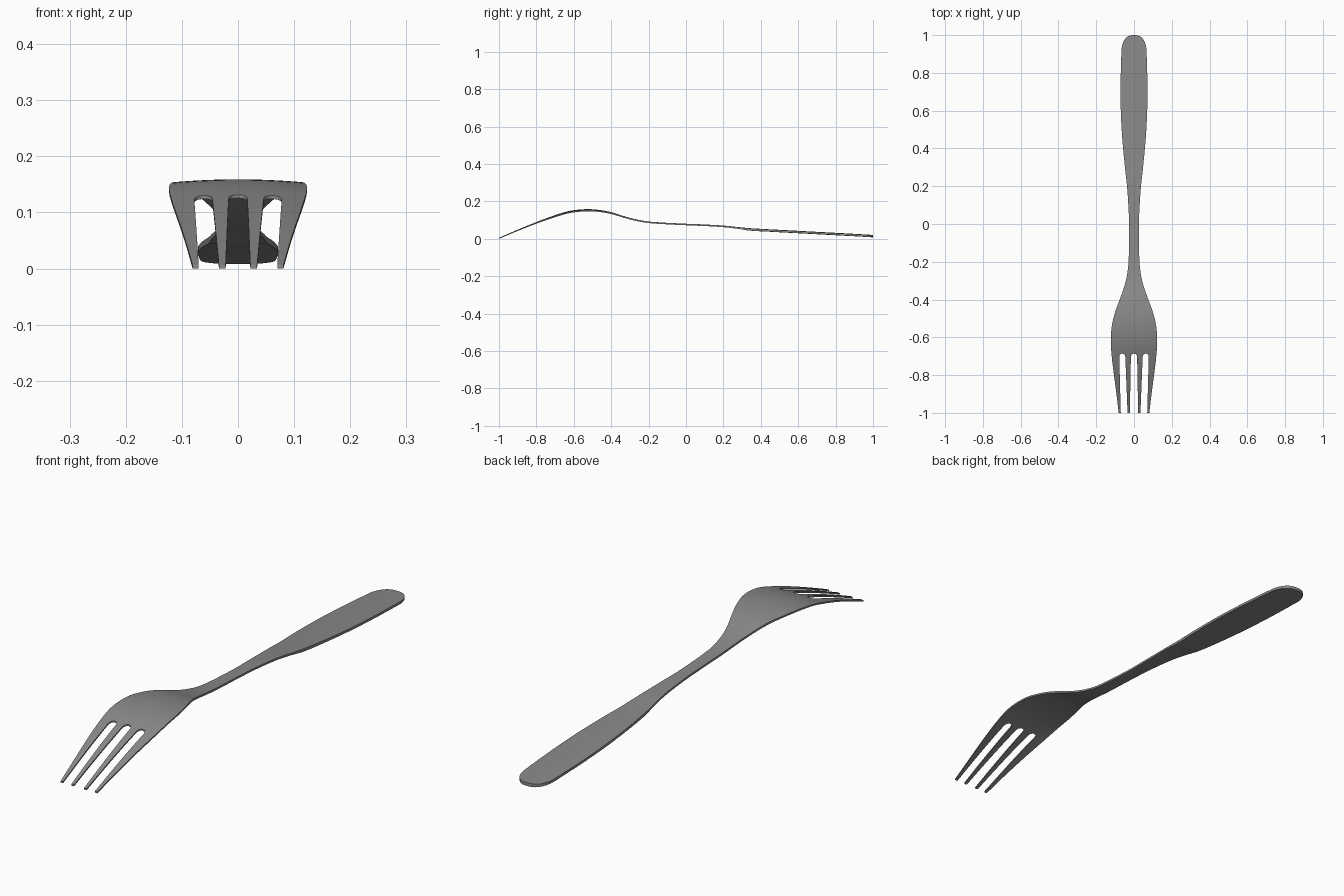
import bpy, bmesh, math

if "Cube" in bpy.data.objects:
    bpy.data.objects.remove(bpy.data.objects["Cube"])

# Profiles along the length: (y, half width, top height, thickness)
PROFILE = [
    (-1.00, 0.081, 0.006, 0.006), (-0.90, 0.093, 0.049, 0.006),
    (-0.80, 0.106, 0.090, 0.006), (-0.70, 0.118, 0.127, 0.006),
    (-0.62, 0.123, 0.150, 0.006), (-0.53, 0.116, 0.159, 0.007),
    (-0.46, 0.098, 0.154, 0.007), (-0.40, 0.076, 0.143, 0.008),
    (-0.32, 0.048, 0.118, 0.008), (-0.25, 0.034, 0.101, 0.008),
    (-0.18, 0.028, 0.091, 0.008), (0.00, 0.026, 0.081, 0.008),
    (0.10, 0.030, 0.077, 0.008), (0.20, 0.037, 0.071, 0.008),
    (0.29, 0.047, 0.062, 0.009), (0.33, 0.051, 0.058, 0.013),
    (0.45, 0.062, 0.051, 0.013), (0.60, 0.070, 0.043, 0.013),
    (0.75, 0.071, 0.035, 0.013), (0.90, 0.067, 0.027, 0.013),
    (1.00, 0.063, 0.021, 0.013)]


def sample(y, k):
    """Smooth cubic interpolation of profile column k."""
    P = PROFILE
    i = max(j for j in range(len(P) - 1) if P[j][0] <= y + 1e-9)

    def slope(j):
        a, b = max(j - 1, 0), min(j + 1, len(P) - 1)
        return (P[b][k] - P[a][k]) / (P[b][0] - P[a][0])
    h = P[i + 1][0] - P[i][0]
    t = (y - P[i][0]) / h
    return ((2*t**3 - 3*t**2 + 1) * P[i][k] + (t**3 - 2*t**2 + t) * h * slope(i)
            + (3*t**2 - 2*t**3) * P[i + 1][k] + (t**3 - t**2) * h * slope(i + 1))


ROOT, ARC = -0.703, 0.017
TINE_N, SLOT_N = 2, 6


def columns(y):
    """x positions across the head: four tines with three slots between."""
    t = min(max((y + 1) / (ROOT + 1), 0), 1)
    mix = lambda a, b: a + (b - a) * t
    inner0, inner1 = mix(0.022, 0.0165), mix(0.034, 0.046)
    outer0, w = mix(0.070, 0.078), sample(max(y, -1), 1)
    edges = [-w, -outer0, -inner1, -inner0, inner0, inner1, outer0, w]
    xs = [-w]
    for i in range(7):
        a, b = edges[i], edges[i + 1]
        n = SLOT_N if i % 2 else TINE_N
        for j in range(1, n + 1):
            f = j / n
            if i % 2:
                f = (1 - math.cos(math.pi * f)) / 2
            xs.append(a + (b - a) * f)
    return xs


# Which column strips are open slots, and how far each column bulges at the slot end
slot_strip, bulge, c = set(), {}, 0
for i in range(7):
    n = SLOT_N if i % 2 else TINE_N
    if i % 2:
        for j in range(n):
            slot_strip.add(c + j)
            bulge[c + j] = math.sin(math.pi * j / n)
    c += n

# Rows of points from tine tips to the rounded handle end
tine_rows = 14
rows = []
for r in range(tine_rows + 1):
    y = -1 + (ROOT + 1) * r / tine_rows
    rows.append([(x, y + (ARC * bulge.get(i, 0) if r == tine_rows else 0))
                 for i, x in enumerate(columns(y))])
root_x = columns(ROOT)
frac = [x / root_x[-1] for x in root_x]
body = 72
for r in range(body + 1):
    y = -0.675 + (0.92 + 0.675) * r / body
    rows.append([(f * sample(y, 1), y) for f in frac])
for r in range(1, 13):
    a = r / 12 * math.radians(88)
    y = 0.92 + 0.08 * math.sin(a) / math.sin(math.radians(88))
    rows.append([(f * sample(y, 1) * math.cos(a) ** 0.75, y) for f in frac])

# Top and bottom skins
bm = bmesh.new()
top, bottom = [], []
for row in rows:
    t_row, b_row = [], []
    for x, y in row:
        y = min(max(y, -1), 1)
        z = sample(y, 2) - 0.0055 * (x / 0.12) ** 2 * min(1, max(0, (y + 1) / 0.3))
        # The handle underside is gently rounded
        belly = 0.003 * (x / 0.07) ** 2 if y > 0.31 else 0
        t_row.append(bm.verts.new((x, y, z)))
        b_row.append(bm.verts.new((x, y, z - sample(y, 3) + belly)))
    top.append(t_row)
    bottom.append(b_row)
pair = {}
for tr, br in zip(top, bottom):
    pair.update(zip(tr, br))
for r in range(len(rows) - 1):
    for i in range(len(frac) - 1):
        if r < tine_rows and i in slot_strip:
            continue
        q = [top[r][i], top[r][i + 1], top[r + 1][i + 1], top[r + 1][i]]
        bm.faces.new(q)

# Rim walls joining the two skins
rim = [(e.link_loops[0].vert, e.link_loops[0].link_loop_next.vert)
       for e in bm.edges if len(e.link_faces) == 1]
for f in list(bm.faces):
    bm.faces.new([pair[v] for v in reversed(f.verts[:])])
for a, b in rim:
    bm.faces.new([b, a, pair[a], pair[b]])
bmesh.ops.delete(bm, geom=[v for v in bm.verts if not v.link_faces], context='VERTS')
bmesh.ops.recalc_face_normals(bm, faces=bm.faces)

mesh = bpy.data.meshes.new("fork")
bm.to_mesh(mesh)
bm.free()
fork = bpy.data.objects.new("fork", mesh)
bpy.context.collection.objects.link(fork)
bpy.context.view_layer.objects.active = fork
fork.select_set(True)
bpy.ops.object.shade_smooth_by_angle(angle=math.radians(40))

# Dark steel colour
steel = bpy.data.materials.new("dark_steel")
steel.diffuse_color = (0.25, 0.25, 0.25, 1)
steel.use_nodes = True
steel.node_tree.nodes["Principled BSDF"].inputs["Base Color"].default_value = steel.diffuse_color
mesh.materials.append(steel)

# Softened rim
bevel = fork.modifiers.new("soft_edges", 'BEVEL')
bevel.width = 0.0015
bevel.segments = 2
bevel.limit_method = 'ANGLE'
bevel.angle_limit = math.radians(50)
